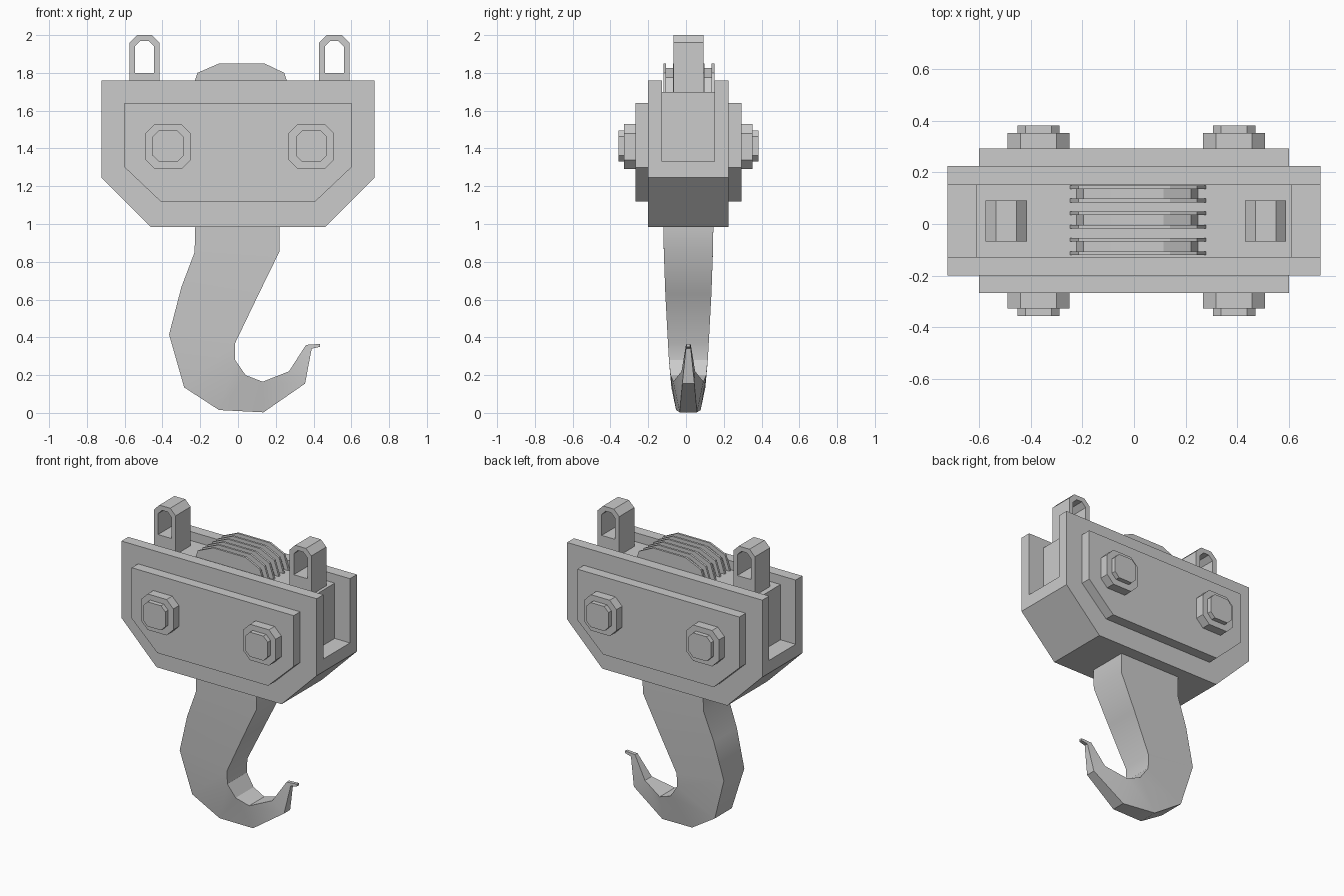
import bpy, bmesh, math

cube = bpy.data.objects.get("Cube")
if cube:
    bpy.data.objects.remove(cube, do_unlink=True)

steel = bpy.data.materials.new("steel grey")
steel.use_nodes = True
GREY = (0.6, 0.6, 0.6, 1)
steel.diffuse_color = GREY
steel.node_tree.nodes["Principled BSDF"].inputs["Base Color"].default_value = GREY

MID = 0.0125  # depth centre of the body


def finish(name, bm):
    bmesh.ops.recalc_face_normals(bm, faces=bm.faces)
    mesh = bpy.data.meshes.new(name)
    bm.to_mesh(mesh)
    bm.free()
    mesh.materials.append(steel)
    obj = bpy.data.objects.new(name, mesh)
    bpy.context.collection.objects.link(obj)
    return obj


def loft(name, rings):
    """Skin closed rings of equal length and cap both ends."""
    bm = bmesh.new()
    loops = [[bm.verts.new(p) for p in ring] for ring in rings]
    n = len(loops[0])
    for a, b in zip(loops, loops[1:]):
        for i in range(n):
            j = (i + 1) % n
            bm.faces.new((a[i], a[j], b[j], b[i]))
    bm.faces.new(loops[0])
    bm.faces.new(loops[-1])
    return finish(name, bm)


def slab(name, outline, y0, y1):
    """Extrude an x-z outline along y."""
    return loft(name, [[(x, y, z) for x, z in outline] for y in (y0, y1)])


def box(x0, x1, z0, z1):
    return [(x0, z0), (x1, z0), (x1, z1), (x0, z1)]


def hull(w, foot, top, shoulder, bottom):
    """Plate outline with the two lower corners cut off."""
    return [(-w, top), (w, top), (w, shoulder), (foot, bottom), (-foot, bottom), (-w, shoulder)]


def octagon(x, z, r, c):
    k = r - c
    return [(x + a, z + b) for a, b in
            ((r, k), (k, r), (-k, r), (-r, k), (-r, -k), (-k, -r), (k, -r), (r, -k))]


# Body: two side plates, a filled base and a central core
plate = hull(0.723, 0.463, 1.76, 1.245, 0.985)
slab("front_plate", plate, -0.2, -0.128)
slab("back_plate", plate, 0.152, 0.225)
slab("base_block", hull(0.723, 0.463, 1.33, 1.245, 0.985), -0.128, 0.152)
slab("core_block", box(-0.61, 0.61, 1.3, 1.7), -0.128, 0.152)

# Raised panels and bolts on both faces
panel = hull(0.6, 0.41, 1.64, 1.3, 1.12)
for side, s in (("front", -1), ("back", 1)):
    slab(side + "_panel", panel, MID + s * 0.2, MID + s * 0.28)
    for hand, x in (("right", -0.37), ("left", 0.388)):
        slab(f"{side}_{hand}_collar", octagon(x, 1.41, 0.12, 0.05), MID + s * 0.27, MID + s * 0.34)
        slab(f"{side}_{hand}_bolt", octagon(x, 1.412, 0.082, 0.032), MID + s * 0.33, MID + s * 0.37)

# Lifting eyes: an arch-shaped opening bridged to the outer outline
for hand, x in (("right", -0.495), ("left", 0.51)):
    def arch(w, low, high, cut):
        return [(x - w, low), (x - w, high - cut), (x - w + cut, high),
                (x + w - cut, high), (x + w, high - cut), (x + w, low)]
    outer, inner = arch(0.08, 1.69, 2.0, 0.04), arch(0.05, 1.8, 1.97, 0.03)
    bm = bmesh.new()
    grid = [[[bm.verts.new((px, y, pz)) for px, pz in o] for y in (-0.067, 0.092)]
            for o in (outer, inner)]
    for i in range(len(outer)):
        j = (i + 1) % len(outer)
        for (p, q) in ((grid[0][0], grid[1][0]), (grid[1][0], grid[1][1]),
                       (grid[1][1], grid[0][1]), (grid[0][1], grid[0][0])):
            bm.faces.new((p[i], p[j], q[j], q[i]))
    finish(hand + "_lifting_eye", bm)

# Three grooved pulley wheels
flange = [(-0.255, 1.68), (-0.215, 1.8), (-0.1, 1.85), (0.14, 1.85), (0.245, 1.8), (0.285, 1.68)]
hub = [(-0.23, 1.68), (-0.195, 1.775), (-0.09, 1.825), (0.115, 1.825), (0.22, 1.775), (0.255, 1.68)]
for i in range(3):
    y = 0.117 - i * 0.102
    slab(f"pulley_hub_{i + 1}", hub, y - 0.025, y + 0.025)
    for side, s in (("front", -1), ("back", 1)):
        c = y + s * 0.026
        slab(f"pulley_{i + 1}_{side}_flange", flange, c - 0.007, c + 0.007)

# Hook: outer x, z, half depth, then inner x, z, half depth
stations = [
    (-0.225, 1.03, 0.133, 0.22, 1.03, 0.133),
    (-0.23, 0.85, 0.13, 0.22, 0.855, 0.13),
    (-0.3, 0.665, 0.122, 0.11, 0.63, 0.122),
    (-0.365, 0.415, 0.108, -0.015, 0.37, 0.108),
    (-0.285, 0.135, 0.09, -0.015, 0.28, 0.103),
    (-0.1, 0.015, 0.065, 0.04, 0.2, 0.095),
    (0.135, 0.003, 0.046, 0.13, 0.165, 0.08),
    (0.355, 0.155, 0.032, 0.27, 0.22, 0.036),
    (0.39, 0.34, 0.013, 0.36, 0.36, 0.013),
    (0.435, 0.35, 0.01, 0.435, 0.365, 0.01),
]
hook = loft("hook", [[(a, MID - h, b), (a, MID + h, b), (c, MID + k, d), (c, MID - k, d)]
                     for a, b, h, c, d, k in stations])
bpy.ops.object.select_all(action="DESELECT")
hook.select_set(True)
bpy.context.view_layer.objects.active = hook
bpy.ops.object.shade_smooth_by_angle(angle=math.radians(32))
